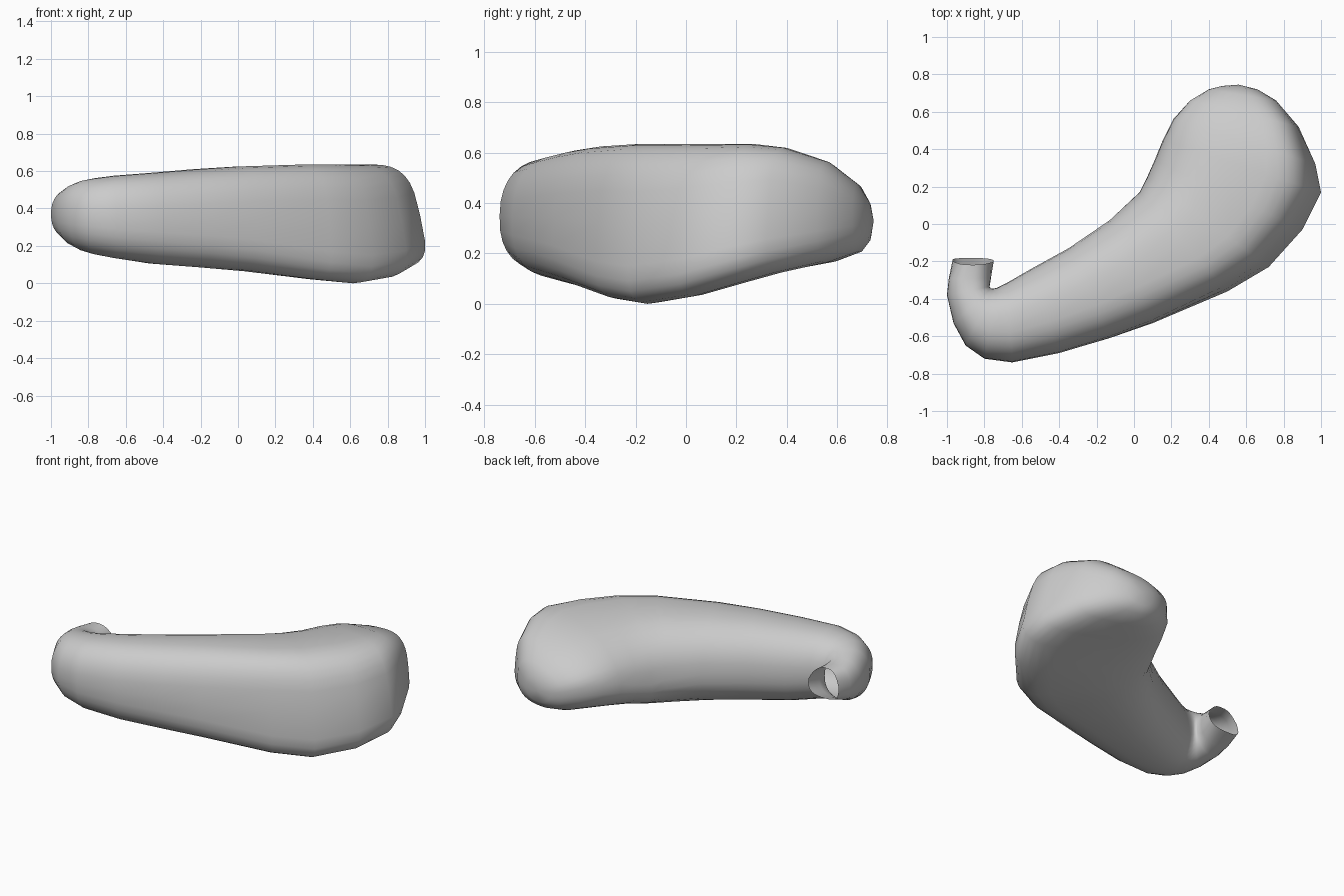
import bpy, bmesh
from math import cos, sin, tau
from mathutils import Vector

if "Cube" in bpy.data.objects:
    bpy.data.objects.remove(bpy.data.objects["Cube"])

SIDES = 32

# Cross-sections from open tube to rounded end: outer x, outer y, inner x, inner y,
# z bottom, z top, inner floor lift, wall flare
SECTIONS = [
    (-.97, -.20, -.75, -.20, .31, .49, .00, .10),
    (-.99, -.29, -.765, -.29, .27, .49, .00, .06),
    (-1.0, -.38, -.772, -.335, .235, .505, .00, .00),
    (-.965, -.53, -.765, -.345, .20, .53, .00, .00),
    (-.90, -.65, -.75, -.345, .175, .55, .01, .00),
    (-.80, -.72, -.73, -.34, .155, .562, .02, .00),
    (-.65, -.74, -.68, -.315, .135, .575, .03, .02),
    (-.40, -.69, -.55, -.24, .105, .59, .03, .04),
    (-.13, -.61, -.35, -.13, .085, .61, .04, .06),
    (.10, -.53, -.13, .02, .065, .625, .06, .08),
    (.50, -.36, .03, .17, .02, .635, .11, .12),
    (.72, -.23, .07, .25, .00, .635, .15, .14),
    (.90, -.03, .11, .34, .03, .635, .14, .16),
    (1.0, .17, .155, .45, .085, .635, .09, .17),
    (.97, .32, .21, .56, .125, .62, .06, .15),
    (.88, .52, .30, .66, .165, .565, .02, .10),
    (.76, .66, .40, .72, .205, .475, .00, .04),
    (.66, .72, .47, .738, .25, .405, .00, .00),
]
# Fall of the top surface toward the inner wall, from section 6 on
DROPS = [0] * 6 + [.01, .015, .02, .03, .04, .05, .07, .09, .11, .10, .05, .02]


def spow(v, p):
    return (abs(v) ** p) * (1 if v >= 0 else -1)


def ring_points(section, drop):
    """Rounded section: boxy outer wall leaning out toward the floor, rounder inner wall."""
    ox, oy, ix, iy, zb, zt, lift, flare = section
    outer, inner = Vector((ox, oy, 0)), Vector((ix, iy, 0))
    boxy = min(1, flare / .12)
    uv = []
    for i in range(SIDES):
        a = tau * i / SIDES
        if cos(a) > 0:
            p = .9 - (.33 if sin(a) > 0 else .42) * boxy
        else:
            p = .9 - .1 * boxy
        u, v = spow(cos(a), p), spow(sin(a), p)
        u *= 1 - flare * v * (1 if u > 0 else .6)
        uv.append((u, v))
    umax, umin = max(uv)[0], min(uv)[0]
    uv = [(u / umax if u > 0 else -u / umin, v) for u, v in uv]
    zs = [(zt + zb) / 2 + v * (zt - zb) / 2
          + (max(-v, 0) * lift - max(v, 0) * drop) * (1 - u) / 2 for u, v in uv]
    low, high = min(zs), max(zs)
    pts = []
    for (u, v), z in zip(uv, zs):
        p = inner.lerp(outer, (u + 1) / 2)
        p.z = zb + (z - low) * (zt - zb) / (high - low)
        pts.append(p)
    return pts


# Curved pouch body with an open tube mouth
bm = bmesh.new()
rings = []
for k, (section, drop) in enumerate(zip(SECTIONS, DROPS)):
    pts = ring_points(section, drop)
    if k == 0:
        for p in pts:
            p.y += (.40 - p.z) * .2
            # Mouth narrows toward its top
            p.x = -.86 + (p.x + .86) * min(1, 1 - (p.z - .40) * 3)
    rings.append([bm.verts.new(p) for p in pts])
for a, b in zip(rings, rings[1:]):
    for i in range(SIDES):
        j = (i + 1) % SIDES
        bm.faces.new((a[i], a[j], b[j], b[i]))

# Rounded closed end
pole = bm.verts.new((.56, .745, .33))
for i in range(SIDES):
    bm.faces.new((rings[-1][i], rings[-1][(i + 1) % SIDES], pole))
bmesh.ops.recalc_face_normals(bm, faces=bm.faces)

mesh = bpy.data.meshes.new("curved_pouch")
bm.to_mesh(mesh)
bm.free()
for f in mesh.polygons:
    f.use_smooth = True
pouch = bpy.data.objects.new("curved_pouch", mesh)
bpy.context.collection.objects.link(pouch)
